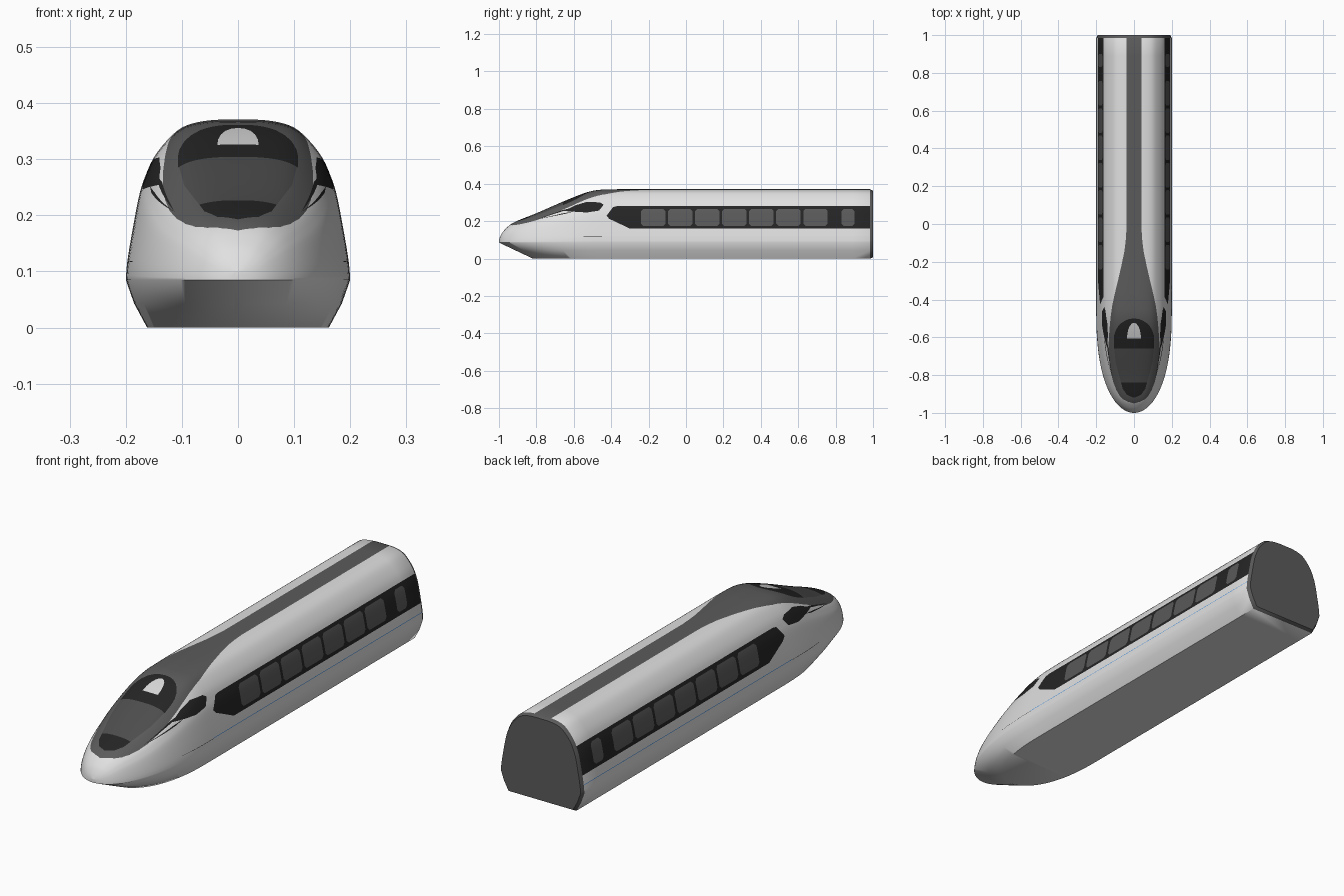
import bpy, bmesh, math
from mathutils import Vector

if "Cube" in bpy.data.objects:
    bpy.data.objects.remove(bpy.data.objects["Cube"])

PALETTE = [("body_white", (0.75, 0.75, 0.75)), ("roof_grey", (0.105, 0.105, 0.105)),
           ("trim_black", (0.018, 0.018, 0.018)), ("window_grey", (0.1, 0.1, 0.1)),
           ("windshield_grey", (0.075, 0.075, 0.075)), ("lamp_light", (0.7, 0.7, 0.7)),
           ("stripe_blue", (0.02, 0.22, 0.75))]
WHITE, ROOF, BLACK, WINDOW, SHIELD, LAMP, BLUE = range(7)


def hermite(p0, p1, p2, p3, t):
    """Catmull-Rom point between p1 and p2."""
    return 0.5 * (2 * p1 + (p2 - p0) * t + (2 * p0 - 5 * p1 + 4 * p2 - p3) * t * t
                  + (3 * p1 - p0 - 3 * p2 + p3) * t ** 3)


def spline(points, steps):
    pts = [Vector(p) for p in points]
    ext = [2 * pts[0] - pts[1]] + pts + [2 * pts[-1] - pts[-2]]
    out = [hermite(*ext[i:i + 4], s / steps) for i in range(len(pts) - 1) for s in range(steps)]
    return out + [pts[-1]]


def lookup(curve, y):
    for a, b in zip(curve, curve[1:]):
        if y <= b[0]:
            return a[1] + (b[1] - a[1]) * max(0, (y - a[0]) / (b[0] - a[0]))
    return curve[-1][1]


# Half cross-section above the widest line, and nose height curve (y, z)
MID, TOP, HALF = 0.085, 0.37, 0.2
SECTION = spline([(.2, .085), (.197, .12), (.186, .185), (.175, .24), (.165, .27), (.15, .303),
                  (.125, .335), (.1, .356), (.07, .366), (.035, .37), (0, .37)], 3)
NOSE_TOP = spline([(-1, .1), (-.99, .124), (-.97, .153), (-.92, .193), (-.8, .242), (-.66, .303),
                   (-.55, .347), (-.48, .365), (-.4, .37), (-.3, .37)], 6)


def half_ring(y, shrink=1.0):
    """Right half of one body ring, floor edge first, roof centre last."""
    u = max(0, (-.45 - y) / .55)
    w = HALF * math.sqrt(1 - u ** 2.5)
    top = lookup(NOSE_TOP, y)
    floor_y = y + .18 * max(0, (-.4 - y) / .6)      # chin slopes back to the floor
    ring = [Vector((.81 * w, floor_y, 0)),
            Vector((.925 * w, (y + floor_y) / 2, MID * .5))]
    blend = .6 * u * u                              # rounder towards the tip
    for p in SECTION:
        a, h = p.x / HALF, (p.y - MID) / (TOP - MID)
        ang = math.atan2(h, a)
        a += (math.cos(ang) - a) * blend
        h += (math.sin(ang) - h) * blend
        ring.append(Vector((a * w, y, MID + h * (top - MID))))
    if shrink < 1:
        for v in ring:
            v.x *= shrink
            v.z = .18 + (v.z - .18) * shrink
    return ring


# Body shell: rings lofted from the nose tip to the rear wall
bm = bmesh.new()
stations = [-.45 - .55 * .9995 * math.sin(math.pi / 2 * (1 - i / 36)) for i in range(36)]
stations += [-.45 + .0957 * i for i in range(15)] + [.985]
specs = [(y, 1.0) for y in stations] + [(1.0, .96)]
rings = []
for y, shrink in specs:
    half = half_ring(y, shrink)
    full = half + [Vector((-v.x, v.y, v.z)) for v in reversed(half[:-1])]
    rings.append([bm.verts.new(v) for v in full])
n = len(rings[0])
for r0, r1 in zip(rings, rings[1:]):
    for i in range(n):
        f = bm.faces.new((r0[i], r0[(i + 1) % n], r1[(i + 1) % n], r1[i]))
        if r1 is rings[-1]:
            f.material_index = ROOF                 # rear rim
tip = rings[0]
bm.faces.new(tip[2:n - 2])
bm.faces.new((tip[0], tip[1], tip[2], tip[n - 3], tip[n - 2], tip[n - 1]))
bm.faces.new(rings[-1]).material_index = ROOF       # rear wall
bmesh.ops.recalc_face_normals(bm, faces=bm.faces[:])


def inside(p, poly):
    hit = False
    for (x0, y0), (x1, y1) in zip(poly, poly[1:] + poly[:1]):
        if (y0 > p[1]) != (y1 > p[1]) and p[0] < (x1 - x0) * (p[1] - y0) / (y1 - y0) + x0:
            hit = not hit
    return hit


def paint(poly, view, mat):
    """Cut an outline into the shell and colour it; view is top (x, y) or side (y, z)."""
    ax = (0, 1) if view == "top" else (1, 2)

    def facing(f):
        if f.calc_center_median().y > .984:
            return False
        return f.normal.z > .02 if view == "top" else abs(f.normal.x) > .05

    for a, b in zip(poly, poly[1:] + poly[:1]):
        lo = [min(a[k], b[k]) - 1e-4 for k in (0, 1)]
        hi = [max(a[k], b[k]) + 1e-4 for k in (0, 1)]
        faces = [f for f in bm.faces if facing(f) and all(
            min(v.co[ax[k]] for v in f.verts) < hi[k] and
            max(v.co[ax[k]] for v in f.verts) > lo[k] for k in (0, 1))]
        if not faces:
            continue
        co, no = Vector(), Vector()
        co[ax[0]], co[ax[1]] = a
        no[ax[0]], no[ax[1]] = b[1] - a[1], a[0] - b[0]
        geom = set(faces) | {e for f in faces for e in f.edges} | {v for f in faces for v in f.verts}
        bmesh.ops.bisect_plane(bm, geom=list(geom), dist=1e-5, plane_co=co, plane_no=no.normalized())
    bm.normal_update()
    for f in bm.faces:
        c = f.calc_center_median()
        if facing(f) and inside((c[ax[0]], c[ax[1]]), poly):
            f.material_index = mat


def mirrored(half):
    """Close a half outline of (x, y) points about the centre line."""
    return half + [(-x, y) for x, y in reversed(half) if x > 1e-6]


def rounded(y0, y1, z0, z1, r=.012):
    return [(y0 + r, z0), (y1 - r, z0), (y1, z0 + r), (y1, z1 - r),
            (y1 - r, z1), (y0 + r, z1), (y0, z1 - r), (y0, z0 + r)]


# Roof band widening into the hood around the cockpit
hood = spline([(.04, -.03), (.05, -.14), (.085, -.3), (.115, -.43), (.13, -.56), (.134, -.68),
               (.122, -.79), (.093, -.88), (.055, -.93), (0, -.95)], 2)
paint(mirrored([(.04, .985)] + [tuple(p) for p in hood]), "top", ROOF)

# Cockpit: black visor, windshield, lower panel, lamp
visor = [(.107 * math.sin(math.pi / 2 * i / 7), -.61 + .11 * math.cos(math.pi / 2 * i / 7))
         for i in range(8)]
paint(mirrored(visor + [(.107, -.658)]), "top", BLACK)
paint(mirrored([(0, -.658), (.105, -.658), (.096, -.74), (.069, -.838), (0, -.838)]), "top", SHIELD)
paint(mirrored([(0, -.838), (.069, -.838), (.06, -.872), (.037, -.905), (0, -.92)]), "top", BLACK)
paint(mirrored([(.037 * math.sin(math.pi / 2 * i / 5), -.605 + .082 * math.cos(math.pi / 2 * i / 5))
                for i in range(6)]), "top", LAMP)

# Side cab windows with two trailing streaks
paint([(-.655, .254), (-.59, .285), (-.53, .303), (-.46, .3), (-.44, .288), (-.465, .256),
       (-.53, .246)], "side", BLACK)
paint([(-.81, .206), (-.655, .254), (-.62, .268), (-.66, .259)], "side", BLACK)
paint([(-.81, .206), (-.64, .240), (-.6, .252), (-.66, .241)], "side", BLACK)

# Passenger window band with windows
paint([(-.425, .228), (-.39, .275), (-.37, .28), (.985, .28), (.985, .16), (-.3, .16),
       (-.41, .212)], "side", BLACK)
for i in range(7):
    paint(rounded(-.24 + .1445 * i, -.11 + .1445 * i, .174, .266), "side", WINDOW)
paint(rounded(.832, .9, .174, .266), "side", WINDOW)

# Hairline waist stripe and its thin front line
paint([(-.45, .1195), (.985, .1195), (.985, .1215), (-.45, .1215)], "side", BLUE)
paint([(-.65, .117), (-.45, .118), (-.45, .1195), (-.65, .1185)], "side", BLACK)

mesh = bpy.data.meshes.new("train_car_body")
bm.to_mesh(mesh)
bm.free()
for name, rgb in PALETTE:
    mat = bpy.data.materials.new(name)
    mat.diffuse_color = (*rgb, 1)
    mat.use_nodes = True
    mat.node_tree.nodes["Principled BSDF"].inputs["Base Color"].default_value = mat.diffuse_color
    mesh.materials.append(mat)
body = bpy.data.objects.new("train_car_body", mesh)
bpy.context.collection.objects.link(body)
bpy.context.view_layer.objects.active = body
body.select_set(True)
bpy.ops.object.shade_smooth_by_angle(angle=math.radians(55))
